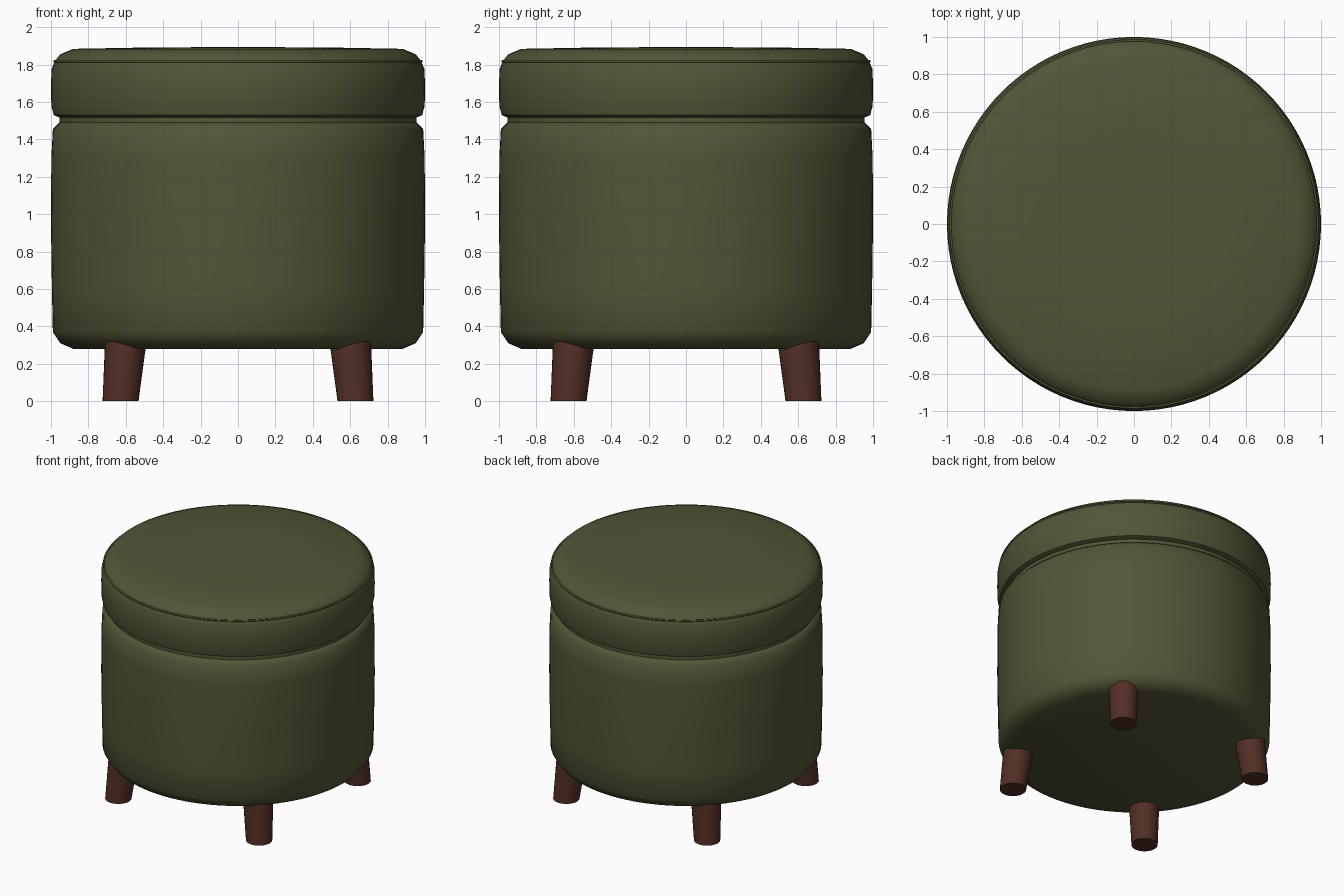
import bpy, bmesh, math
from mathutils import Vector

if "Cube" in bpy.data.objects:
    bpy.data.objects.remove(bpy.data.objects["Cube"])


def material(name, rgb):
    m = bpy.data.materials.new(name)
    m.diffuse_color = (*rgb, 1)
    m.use_nodes = True
    m.node_tree.nodes["Principled BSDF"].inputs["Base Color"].default_value = m.diffuse_color
    return m


olive = material("olive fabric", (0.085, 0.092, 0.038))
brown = material("dark brown wood", (0.085, 0.028, 0.019))


def finish(name, bm, mat, angle):
    bmesh.ops.recalc_face_normals(bm, faces=bm.faces)
    me = bpy.data.meshes.new(name)
    bm.to_mesh(me)
    bm.free()
    me.materials.append(mat)
    ob = bpy.data.objects.new(name, me)
    bpy.context.collection.objects.link(ob)
    bpy.ops.object.select_all(action='DESELECT')
    ob.select_set(True)
    bpy.context.view_layer.objects.active = ob
    bpy.ops.object.shade_smooth_by_angle(angle=math.radians(angle))
    return ob


def lathe(name, profile, mat, n=96, closed=False, angle=50):
    """Spin (radius, z) points about z; points at radius 0 become poles."""
    bm = bmesh.new()
    vs = [bm.verts.new((r, 0, z)) for r, z in profile]
    pairs = list(zip(vs, vs[1:])) + ([(vs[-1], vs[0])] if closed else [])
    edges = [bm.edges.new(p) for p in pairs]
    bmesh.ops.spin(bm, geom=vs + edges, cent=(0, 0, 0), axis=(0, 0, 1),
                   angle=math.tau, steps=n, use_duplicate=False)
    bmesh.ops.remove_doubles(bm, verts=bm.verts, dist=1e-4)
    return finish(name, bm, mat, angle)


# Upholstered drum
lathe("body", [(0, 0.28), (0.88, 0.28), (0.95, 0.31), (0.99, 0.37),
               (0.995, 0.6), (1.0, 0.95), (0.998, 1.3), (0.99, 1.455),
               (0.955, 1.49), (0, 1.49)], olive)

# Recessed band between drum and lid
lathe("gap_band", [(0, 1.48), (0.955, 1.48), (0.955, 1.53), (0, 1.53)], olive)

# Padded lid with a slightly domed top
lathe("lid", [(0, 1.515), (0.95, 1.515), (0.985, 1.53), (0.998, 1.58),
              (1.0, 1.68), (0.997, 1.775), (0.978, 1.82), (0.95, 1.855),
              (0.88, 1.884), (0.5, 1.891), (0, 1.894)], olive)

# Thin piping around the lid edge
lathe("lid_piping", [(0.981 + 0.007 * math.cos(a), 1.817 + 0.007 * math.sin(a))
                     for a in (math.tau * i / 6 for i in range(6))],
      olive, closed=True, angle=80)

# Four splayed, tapered legs
for sy, side in ((-1, "front"), (1, "back")):
    for sx, hand in ((-1, "left"), (1, "right")):
        bm = bmesh.new()
        rings = []
        for c, z, r in ((0.628, 0, 0.096), (0.6, 0.32, 0.111)):
            rings.append([bm.verts.new(Vector((sx * c + r * math.cos(a),
                                               sy * c + r * math.sin(a), z)))
                          for a in (math.tau * i / 32 for i in range(32))])
        low, high = rings
        for i in range(32):
            j = (i + 1) % 32
            bm.faces.new((low[i], low[j], high[j], high[i]))
        bm.faces.new(low[::-1])
        bm.faces.new(high)
        finish(f"{side}_{hand}_leg", bm, brown, 40)
